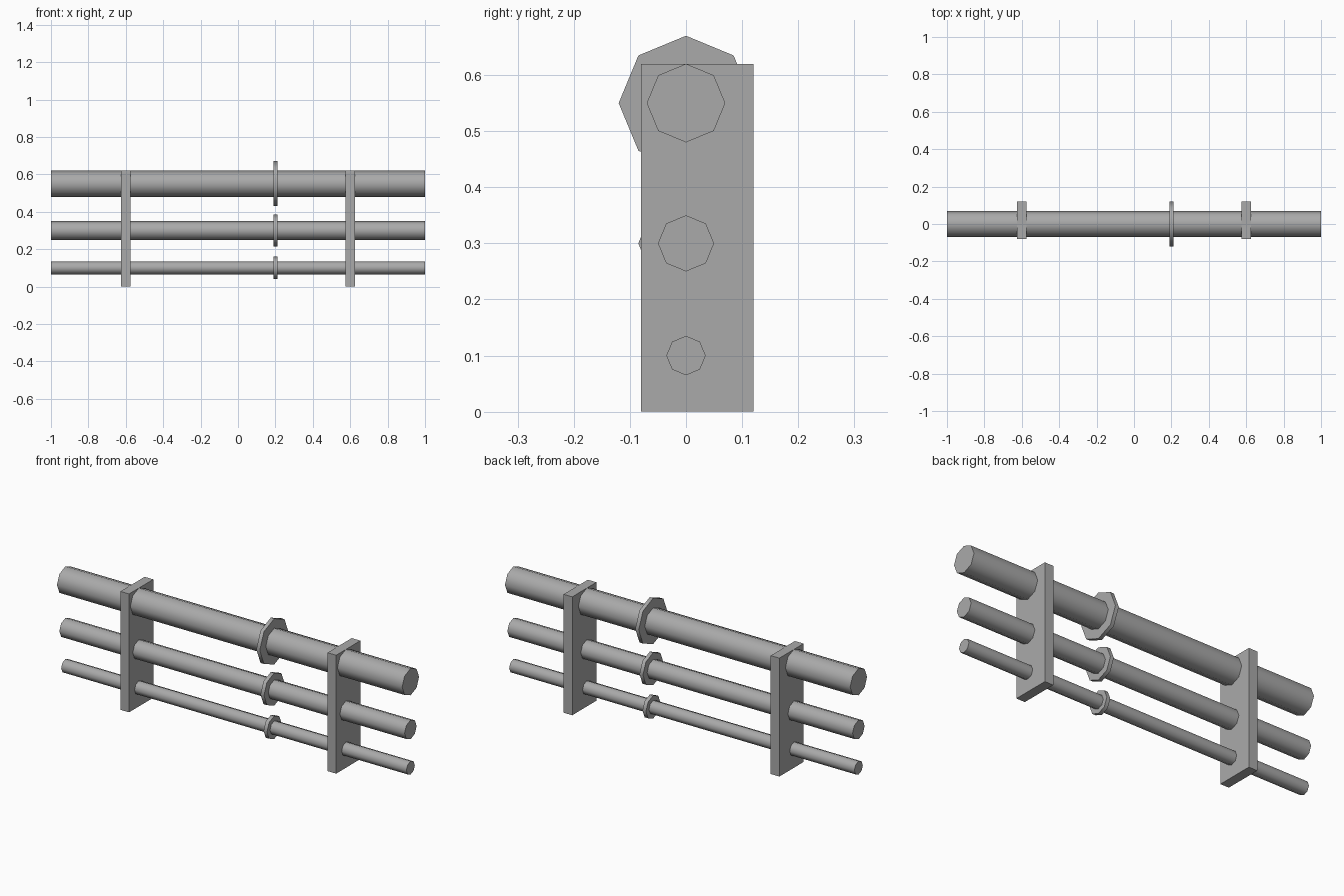
import bpy
import math

cube = bpy.data.objects.get("Cube")
if cube:
    bpy.data.objects.remove(cube, do_unlink=True)

grey = bpy.data.materials.new("grey_metal")
grey.use_nodes = True
colour = (0.4, 0.4, 0.4, 1)
grey.diffuse_color = colour
grey.node_tree.nodes["Principled BSDF"].inputs["Base Color"].default_value = colour


def rod(name, radius, length, x, z):
    """Eight-sided cylinder lying along x, smooth around and sharp at the caps."""
    bpy.ops.mesh.primitive_cylinder_add(
        vertices=8, radius=radius, depth=length,
        location=(x, 0, z), rotation=(0, math.pi / 2, 0))
    ob = bpy.context.object
    ob.name = name
    ob.data.materials.append(grey)
    bpy.ops.object.shade_smooth_by_angle(angle=math.radians(60))


def plate(name, x):
    """Upright support plate, set slightly behind the pipes."""
    bpy.ops.mesh.primitive_cube_add(size=1, location=(x, 0.02, 0.31))
    ob = bpy.context.object
    ob.name = name
    ob.scale = (0.05, 0.2, 0.62)
    bpy.ops.object.transform_apply(location=False, rotation=False, scale=True)
    ob.data.materials.append(grey)


# Pipes with their flanges
for label, z, radius, flange in (("lower", 0.1, 0.035, 0.06),
                                 ("middle", 0.3, 0.05, 0.085),
                                 ("upper", 0.55, 0.07, 0.12)):
    rod(label + "_pipe", radius, 2, 0, z)
    rod(label + "_flange", flange, 0.02, 0.2, z)

# Supports
plate("left_support", 0.6)
plate("right_support", -0.6)
